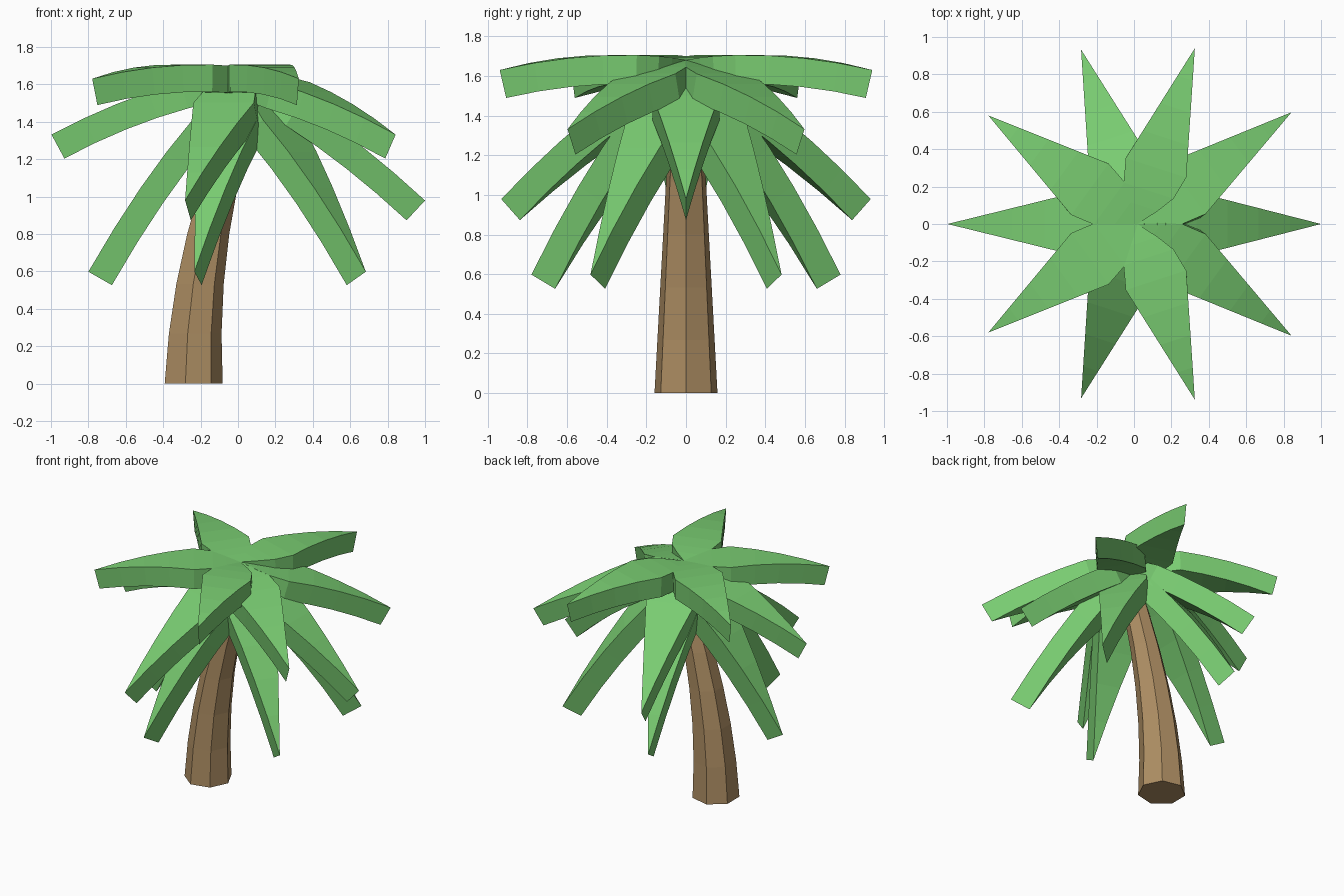
import bpy, bmesh, math
from mathutils import Vector

if "Cube" in bpy.data.objects:
    bpy.data.objects.remove(bpy.data.objects["Cube"])


def material(name, color):
    m = bpy.data.materials.new(name)
    m.diffuse_color = (*color, 1)
    m.use_nodes = True
    m.node_tree.nodes["Principled BSDF"].inputs["Base Color"].default_value = m.diffuse_color
    return m


LEAF_GREEN = material("leaf green", (0.19, 0.60, 0.165))
BARK_BROWN = material("bark brown", (0.42, 0.27, 0.125))


def finish(bm, name, mat):
    bmesh.ops.recalc_face_normals(bm, faces=bm.faces[:])
    me = bpy.data.meshes.new(name)
    bm.to_mesh(me)
    bm.free()
    me.materials.append(mat)
    ob = bpy.data.objects.new(name, me)
    bpy.context.collection.objects.link(ob)
    return ob


# Trunk: seven-sided, tapering, leaning towards the crown
def build_trunk():
    bm = bmesh.new()
    rings = []
    for i in range(7):
        z = 1.6 * i / 6
        cx, rad = -0.245 + 0.125 * z * z, 0.163 - 0.056 * z
        rings.append([bm.verts.new((cx + rad * math.cos(math.tau * k / 7),
                                    rad * math.sin(math.tau * k / 7), z))
                      for k in range(7)])
    for a, b in zip(rings, rings[1:]):
        for k in range(7):
            n = (k + 1) % 7
            bm.faces.new((a[k], a[n], b[n], b[k]))
    bm.faces.new(rings[0])
    bm.faces.new(rings[-1])
    return finish(bm, "trunk", BARK_BROWN)


# Frond: thick pointed blade following a drooping parabola
CROWN = Vector((0.02, 0, 1.68))
THICK = 0.145
STATIONS = [(0, 0), (0.1, 0.08), (0.19, 0.14), (0.32, 0.17), (0.49, 0.1275),
            (0.66, 0.085), (0.83, 0.0425), (1, 0)]


def build_frond(name, degrees, reach, a, b):
    ang = math.radians(degrees)
    out = Vector((math.cos(ang), math.sin(ang), 0))
    side = Vector((-out.y, out.x, 0))
    up = Vector((0, 0, 1))
    bm = bmesh.new()
    rows = []  # each row: top left, top right, bottom right, bottom left
    for f, w in STATIONS:
        r = f * reach
        slope = a + 2 * b * r
        mid = CROWN + out * r + up * (a * r + b * r * r)
        down = (out * slope - up).normalized() * THICK
        if w == 0:
            t, u = bm.verts.new(mid), bm.verts.new(mid + down)
            rows.append((t, t, u, u))
        else:
            rows.append(tuple(bm.verts.new(p) for p in (
                mid + side * w, mid - side * w,
                mid - side * w + down, mid + side * w + down)))
    for p, q in zip(rows, rows[1:]):
        for k in range(4):
            n = (k + 1) % 4
            loop = list(dict.fromkeys((p[k], p[n], q[n], q[k])))
            if len(loop) > 2:
                bm.faces.new(loop)
    return finish(bm, name, LEAF_GREEN)


build_trunk()

# Frond tiers: name, directions, reach, starting slope, curvature
TIERS = [
    ("top_frond", (72, 144, 216, 288), 0.988, 0.14, -0.193),
    ("upper_frond", (36, 180, 324), 1.017, -0.15, -0.19),
    ("middle_frond", (0, 108, 252), 0.98, -0.50, -0.22),
    ("lower_frond", (36, 108, 180, 252, 324), 0.82, -0.885, -0.53),
]
for tier, directions, reach, a, b in TIERS:
    for i, d in enumerate(directions):
        build_frond(f"{tier}_{i + 1}", d, reach, a, b)
